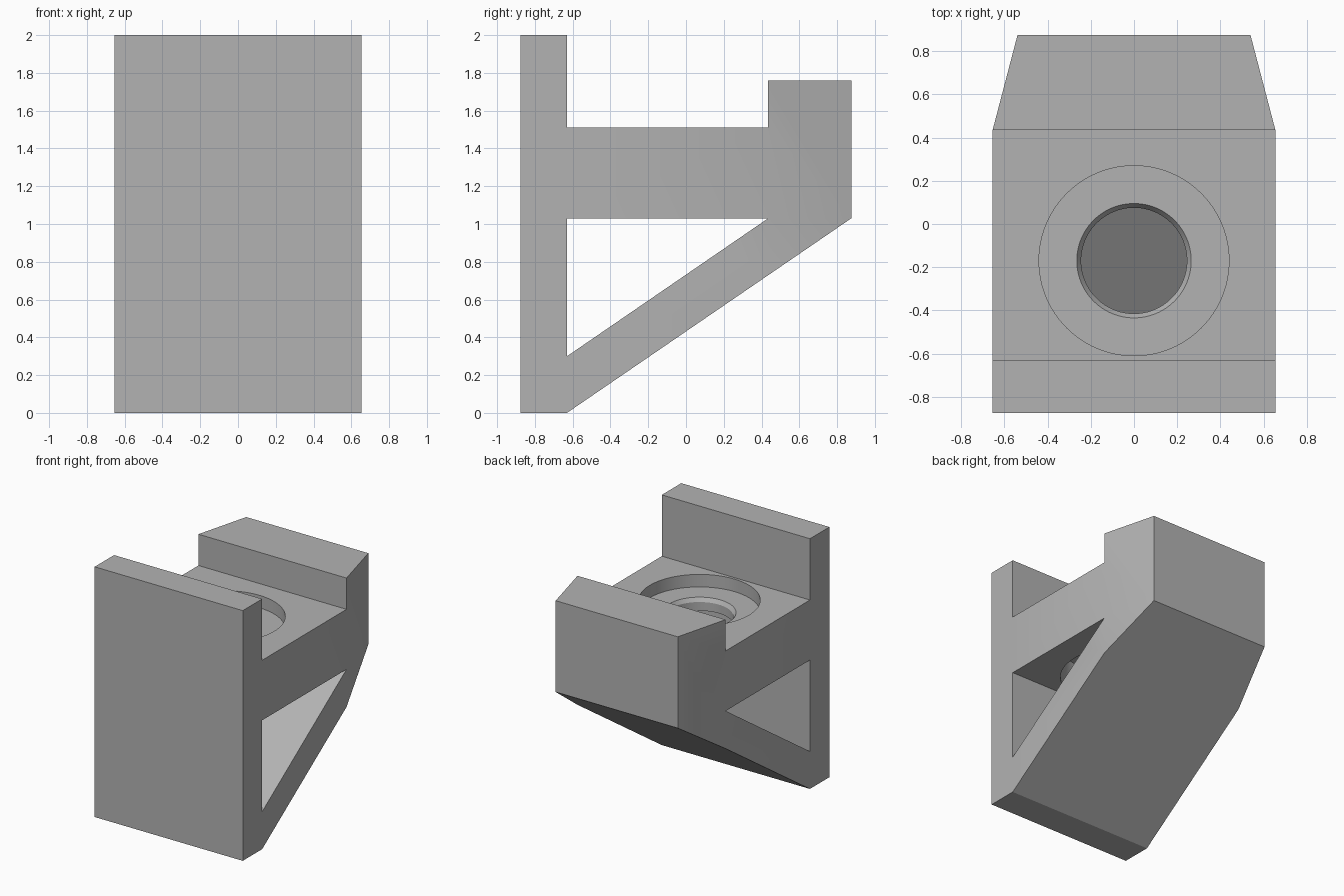
import bpy, bmesh, math
from mathutils import Vector

if "Cube" in bpy.data.objects:
    bpy.data.objects.remove(bpy.data.objects["Cube"])

grey = bpy.data.materials.new("plain grey")
grey.use_nodes = True
colour = (0.45, 0.45, 0.45, 1)
grey.diffuse_color = colour
grey.node_tree.nodes["Principled BSDF"].inputs["Base Color"].default_value = colour


def prism(name, points, sweep):
    """Closed solid made by sweeping a flat outline along a vector."""
    bm = bmesh.new()
    face = bm.faces.new([bm.verts.new(p) for p in points])
    out = bmesh.ops.extrude_face_region(bm, geom=[face])
    moved = [v for v in out["geom"] if isinstance(v, bmesh.types.BMVert)]
    bmesh.ops.translate(bm, verts=moved, vec=Vector(sweep))
    bmesh.ops.recalc_face_normals(bm, faces=bm.faces[:])
    mesh = bpy.data.meshes.new(name)
    bm.to_mesh(mesh)
    bm.free()
    mesh.materials.append(grey)
    obj = bpy.data.objects.new(name, mesh)
    bpy.context.collection.objects.link(obj)
    return obj


def bore(name, bottom, top, r_bottom, r_top):
    """Round cutter on the hole axis."""
    bpy.ops.mesh.primitive_cone_add(vertices=96, radius1=r_bottom, radius2=r_top,
                                    depth=top - bottom,
                                    location=(0, -0.17, (top + bottom) / 2))
    obj = bpy.context.object
    obj.name = name
    obj.data.materials.append(grey)
    return obj


def combine(target, cutter, operation):
    """Apply a boolean and discard the cutter."""
    cutter.hide_render = True
    mod = target.modifiers.new(cutter.name, "BOOLEAN")
    mod.operation, mod.object, mod.solver = operation, cutter, "EXACT"
    bpy.context.view_layer.objects.active = target
    bpy.ops.object.modifier_apply(modifier=mod.name)
    bpy.data.objects.remove(cutter)


# Bracket: side outline with front plate, shelf, back block and sloping strut
front, plate, block, back = -0.875, -0.63, 0.435, 0.875
shelf_top, shelf_bottom = 1.51, 1.03
side = [(front, 0), (plate, 0), (back, shelf_bottom), (back, 1.76), (block, 1.76),
        (block, shelf_top), (plate, shelf_top), (plate, 2), (front, 2)]
bracket = prism("bracket", [(-1, y, z) for y, z in side], (2, 0, 0))

# Plan outline narrows towards the back
half = [(0.655, -1), (0.655, block), (0.507, 1)]
plan = half + [(-x, y) for x, y in reversed(half)]
combine(bracket, prism("plan_outline", [(x, y, -1) for x, y in plan], (0, 0, 4)), "INTERSECT")

# Triangular window between shelf and strut
window = [(plate, shelf_bottom), (block, shelf_bottom), (plate, 0.3)]
combine(bracket, prism("window", [(-1, y, z) for y, z in window], (2, 0, 0)), "DIFFERENCE")

# Upper recess, lower recess, and a chamfered hole through the web between them
web_top, web_bottom = 1.41, 1.31
combine(bracket, bore("upper_recess", web_top, shelf_top + 0.1, 0.44, 0.44), "DIFFERENCE")
# The lower cutter is limited to the shelf so the strut stays whole
combine(bracket, bore("lower_recess", shelf_bottom - 0.005, web_bottom, 0.44, 0.44), "DIFFERENCE")
combine(bracket, bore("hole", web_bottom - 0.05, web_top + 0.05, 0.245, 0.245), "DIFFERENCE")
combine(bracket, bore("chamfer", web_top - 0.03, web_top, 0.245, 0.265), "DIFFERENCE")

bpy.ops.object.select_all(action="DESELECT")
bracket.select_set(True)
bpy.context.view_layer.objects.active = bracket
bpy.ops.object.shade_smooth_by_angle(angle=math.radians(25))
